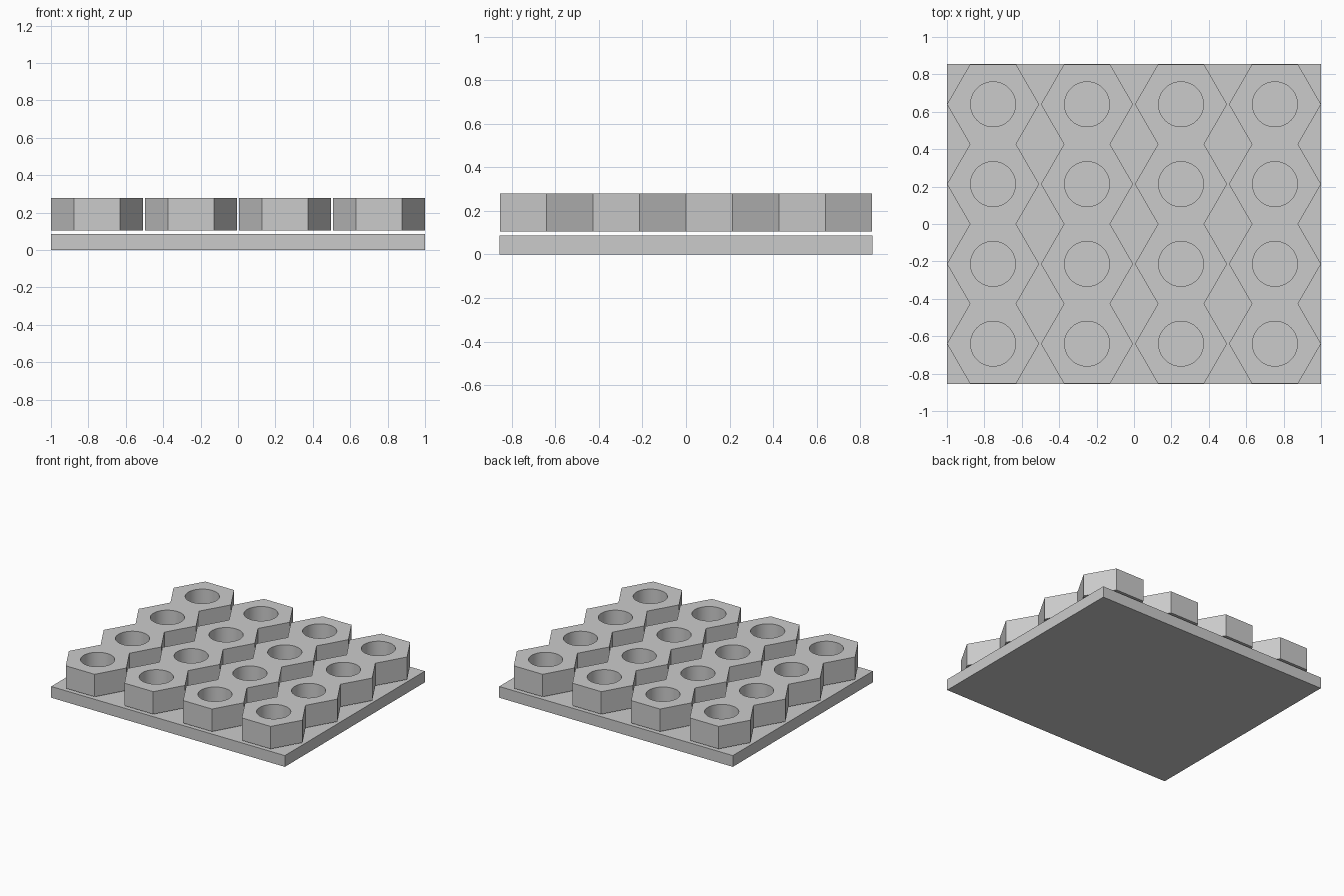
import bpy, bmesh
from math import cos, sin, pi, sqrt, radians

if "Cube" in bpy.data.objects:
    bpy.data.objects.remove(bpy.data.objects["Cube"], do_unlink=True)

PLATE_TOP, TILE_BOTTOM, TILE_TOP = 0.087, 0.105, 0.279
HEX_R, HOLE_R, COUNT = 0.2463, 0.12, 4
ARC = 12                                   # hole segments per hexagon side
PITCH_X = (2 - 2 * HEX_R) / (COUNT - 1)
PITCH_Y = HEX_R * sqrt(3)

grey = bpy.data.materials.new("light grey")
grey.use_nodes = True
colour = (0.6, 0.6, 0.6, 1)
grey.diffuse_color = colour
grey.node_tree.nodes["Principled BSDF"].inputs["Base Color"].default_value = colour


def add_object(name, mesh):
    obj = bpy.data.objects.new(name, mesh)
    bpy.context.collection.objects.link(obj)
    return obj


def finish(bm, name):
    bmesh.ops.recalc_face_normals(bm, faces=bm.faces)
    mesh = bpy.data.meshes.new(name)
    bm.to_mesh(mesh)
    bm.free()
    mesh.materials.append(grey)
    return mesh


def ring(bm, radius, sides, z):
    return [bm.verts.new((radius * cos(2 * pi * i / sides),
                          radius * sin(2 * pi * i / sides), z)) for i in range(sides)]


def hex_tile_mesh():
    bm = bmesh.new()
    n = 6 * ARC
    levels = [(ring(bm, HEX_R, 6, z), ring(bm, HOLE_R, n, z))
              for z in (TILE_BOTTOM, TILE_TOP)]
    # caps around the hole, one piece per hexagon side
    for outer, inner in levels:
        for s in range(6):
            arc = [inner[(s * ARC + k) % n] for k in range(ARC + 1)]
            bm.faces.new([outer[s], outer[(s + 1) % 6]] + arc[::-1])
    # outer walls and hole wall
    for low, high in zip(*levels):
        for i in range(len(low)):
            j = (i + 1) % len(low)
            bm.faces.new((low[i], low[j], high[j], high[i]))
    return finish(bm, "hex_tile")


# base plate
bm = bmesh.new()
bmesh.ops.create_cube(bm, size=1)
bmesh.ops.scale(bm, vec=(2, 1.711, PLATE_TOP), verts=bm.verts)
bmesh.ops.translate(bm, vec=(0, 0, PLATE_TOP / 2), verts=bm.verts)
add_object("base_plate", finish(bm, "base_plate"))

# grid of drilled hexagonal tiles hovering just above the plate
tile_mesh = hex_tile_mesh()
middle = (COUNT - 1) / 2
for col in range(COUNT):
    for row in range(COUNT):
        tile = add_object(f"hex_tile_{col + 1}_{row + 1}", tile_mesh)
        tile.location = ((col - middle) * PITCH_X, (row - middle) * PITCH_Y, 0)

# round hole walls shade smoothly, all other edges stay sharp
for obj in bpy.context.selected_objects:
    obj.select_set(False)
tile.select_set(True)
bpy.context.view_layer.objects.active = tile
bpy.ops.object.shade_smooth_by_angle(angle=radians(30))
